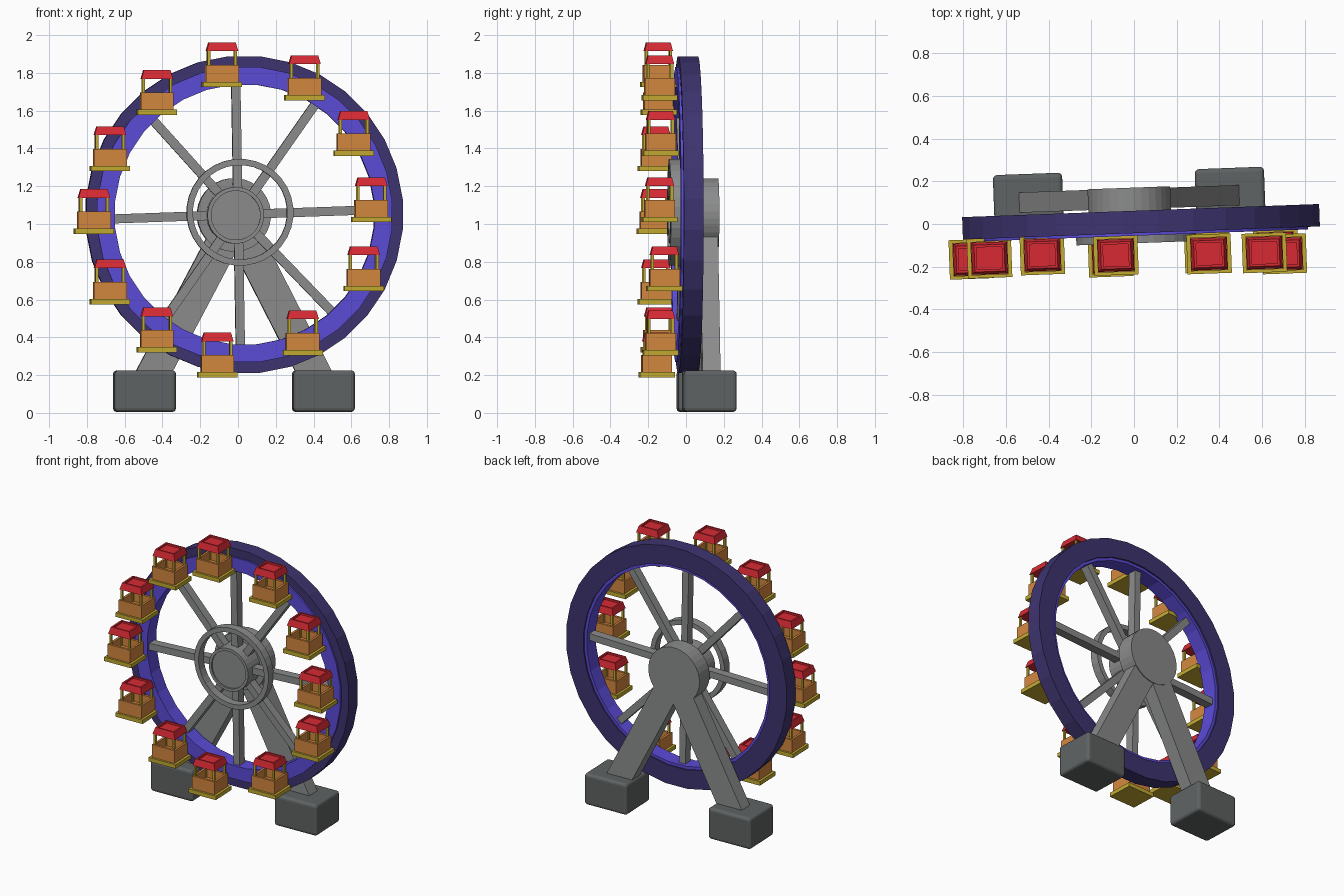
import bpy, bmesh, math
from mathutils import Matrix, Vector

if "Cube" in bpy.data.objects:
    bpy.data.objects.remove(bpy.data.objects["Cube"])


def mat(name, rgb):
    m = bpy.data.materials.new(name)
    m.diffuse_color = (*rgb, 1)
    m.use_nodes = True
    m.node_tree.nodes["Principled BSDF"].inputs["Base Color"].default_value = m.diffuse_color
    return m


BLUE = mat("bright violet blue", (0.105, 0.07, 0.68))
NAVY = mat("dark purple", (0.048, 0.034, 0.16))
GREY = mat("steel grey", (0.26, 0.262, 0.265))
DARK = mat("dark grey", (0.115, 0.125, 0.125))
RED = mat("red", (0.68, 0.023, 0.034))
ORANGE = mat("orange", (0.65, 0.24, 0.048))
YELLOW = mat("mustard", (0.54, 0.4, 0.03))

YAW = Matrix.Rotation(math.radians(2.1), 4, 'Z')   # whole ride is turned slightly


def place(x, y, z):
    return Matrix.Translation((x, y, z)) @ YAW


def finish(bm, name, material, matrix, bevel=0):
    bmesh.ops.recalc_face_normals(bm, faces=bm.faces)
    me = bpy.data.meshes.new(name)
    bm.to_mesh(me)
    bm.free()
    me.transform(matrix)
    me.materials.append(material)
    ob = bpy.data.objects.new(name, me)
    bpy.context.collection.objects.link(ob)
    if bevel:
        b = ob.modifiers.new("bevel", 'BEVEL')
        b.width, b.segments = bevel, 3
    return ob


def add_box(bm, size, centre, top=1.0):
    """Box, optionally with its top narrowed; returns its top face."""
    r = bmesh.ops.create_cube(bm, size=1)
    for v in r['verts']:
        k = top if v.co.z > 0 else 1
        v.co = Vector((v.co.x * size[0] * k, v.co.y * size[1] * k, v.co.z * size[2])) + Vector(centre)
    faces = {f for v in r['verts'] for f in v.link_faces}
    return max(faces, key=lambda f: f.calc_center_median().z)


def sink_top(bm, face, wall, depth):
    """Inset a top face and push it down to make a recess."""
    bmesh.ops.inset_region(bm, faces=[face], thickness=wall)
    inner = bmesh.ops.extrude_face_region(bm, geom=[face])
    bmesh.ops.translate(bm, vec=(0, 0, -depth),
                        verts=[v for v in inner['geom'] if isinstance(v, bmesh.types.BMVert)])
    if face.is_valid:
        bmesh.ops.delete(bm, geom=[face], context='FACES_ONLY')


def lathe(name, profile, n, material, matrix, closed):
    """Turn (radius, y) points about the y axis."""
    bm = bmesh.new()
    rings = []
    for r, y in profile:
        rings.append([bm.verts.new((r * math.cos(t), y, r * math.sin(t)))
                      for t in ((i + 0.5) * math.tau / n for i in range(n))])
    pairs = list(zip(rings, rings[1:]))
    if closed:
        pairs.append((rings[-1], rings[0]))
    else:
        bm.faces.new(rings[0])
        bm.faces.new(rings[-1])
    for a, b in pairs:
        for i in range(n):
            j = (i + 1) % n
            bm.faces.new((a[i], a[j], b[j], b[i]))
    return finish(bm, name, material, matrix)


def ring(name, r0, r1, y0, y1, n, material, matrix):
    return lathe(name, [(r0, y0), (r1, y0), (r1, y1), (r0, y1)], n, material, matrix, True)


# wheel rim: dark outer band and bright inner band standing slightly proud
wheel = place(0.033, 0.008, 1.05)
ring("outer_rim", 0.71, 0.842, -0.05, 0.055, 32, NAVY, wheel)
ring("inner_rim", 0.69, 0.785, -0.062, 0.045, 32, BLUE, wheel)

# spokes
for i, a in enumerate((2, 55, 91, 132, 182, 235, 271, 314)):
    bm = bmesh.new()
    add_box(bm, (0.635, 0.06, 0.048), (0.4175, 0, 0))
    finish(bm, f"spoke_{i + 1}", GREY,
           place(0.0, -0.005, 1.05) @ Matrix.Rotation(-math.radians(a), 4, 'Y'))

# hub: rear drum, front axle disc with a recessed face, and hoop
lathe("rear_hub", [(0.195, 0.05), (0.195, 0.17)], 32, GREY, place(-0.018, 0, 1.048), False)
lathe("front_hub", [(0.13, -0.08), (0.13, -0.09), (0.15, -0.09), (0.15, 0.06)], 32, GREY,
      place(-0.015, 0, 1.046), False)
ring("hub_hoop", 0.25, 0.283, -0.09, -0.03, 32, GREY, place(0.008, 0, 1.062))

# support legs and footings
top = Vector((-0.015, 0.118, 1.03))
for side, foot, bx, by in (("left", (-0.47, 0.103, 0.17), -0.495, 0.095),
                           ("right", (0.425, 0.133, 0.17), 0.452, 0.123)):
    d = top - Vector(foot)
    bm = bmesh.new()
    add_box(bm, (0.172, 0.095, d.length), (0, 0, d.length / 2))
    finish(bm, f"{side}_leg", GREY,
           place(*foot) @ Matrix.Rotation(math.atan2(d.x, d.z), 4, 'Y'))
    bm = bmesh.new()
    add_box(bm, (0.325, 0.28, 0.22), (0, 0, 0.11))
    finish(bm, f"{side}_footing", DARK, place(bx, by, 0.005), 0.02)

# gondolas: x, y and floor height of each
CABINS = [(-0.085, -0.147, 1.725), (0.352, -0.14, 1.655), (0.612, -0.135, 1.36),
          (0.705, -0.14, 1.01), (0.665, -0.115, 0.645), (0.342, -0.135, 0.305),
          (-0.11, -0.155, 0.188), (-0.43, -0.145, 0.32), (-0.678, -0.16, 0.575),
          (-0.763, -0.165, 0.947), (-0.678, -0.16, 1.28), (-0.43, -0.145, 1.577)]
for i, (x, y, z) in enumerate(CABINS):
    m = place(x, y, z)
    bm = bmesh.new()
    add_box(bm, (0.208, 0.185, 0.028), (0, 0, 0.014))
    finish(bm, f"gondola_floor_{i + 1}", YELLOW, m)

    bm = bmesh.new()
    sink_top(bm, add_box(bm, (0.174, 0.158, 0.092), (0, 0, 0.072)), 0.022, 0.06)
    finish(bm, f"gondola_tub_{i + 1}", ORANGE, m)

    bm = bmesh.new()
    for sx in (-1, 1):
        for sy in (-1, 1):
            add_box(bm, (0.014, 0.014, 0.175), (sx * 0.071, sy * 0.063, 0.115))
    finish(bm, f"gondola_posts_{i + 1}", YELLOW, m)

    bm = bmesh.new()
    sink_top(bm, add_box(bm, (0.168, 0.15, 0.046), (0, 0, 0.214), 0.84), 0.016, 0.012)
    finish(bm, f"gondola_roof_{i + 1}", RED, m)
